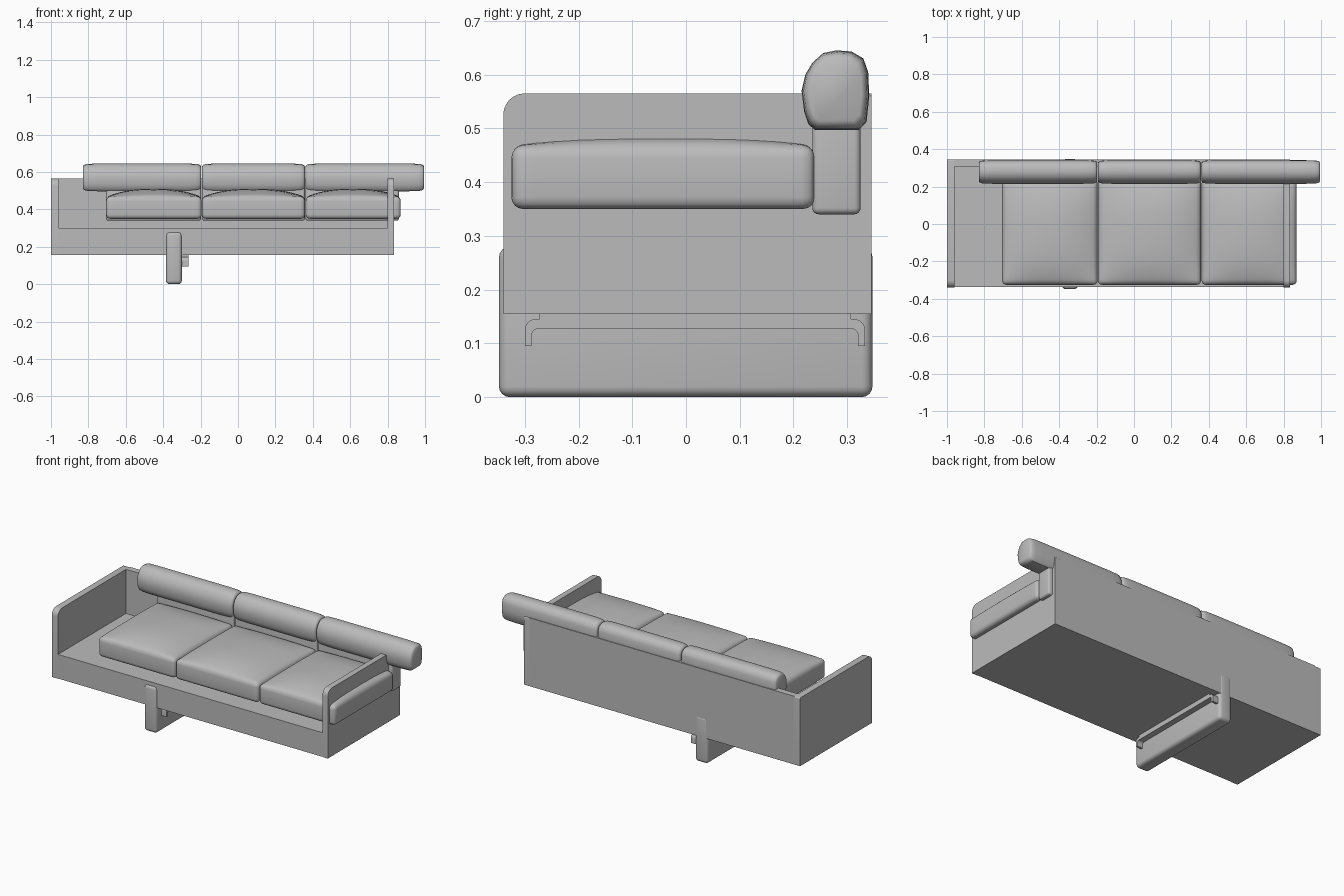
import bpy, bmesh, math
from mathutils import Vector

cube = bpy.data.objects.get("Cube")
if cube:
    bpy.data.objects.remove(cube, do_unlink=True)

GREY = (0.5, 0.5, 0.5, 1)
mat = bpy.data.materials.new("soft grey")
mat.use_nodes = True
mat.diffuse_color = GREY
mat.node_tree.nodes["Principled BSDF"].inputs["Base Color"].default_value = GREY


def finish(bm, name, angle=40):
    """Turn a bmesh into a shaded, coloured object."""
    bmesh.ops.recalc_face_normals(bm, faces=bm.faces)
    me = bpy.data.meshes.new(name)
    bm.to_mesh(me)
    bm.free()
    me.materials.append(mat)
    ob = bpy.data.objects.new(name, me)
    bpy.context.collection.objects.link(ob)
    bpy.ops.object.select_all(action='DESELECT')
    ob.select_set(True)
    bpy.context.view_layer.objects.active = ob
    bpy.ops.object.shade_smooth_by_angle(angle=math.radians(angle))
    return ob


def box(name, lo, hi, r=0.0, crown=0.0):
    """Box with rounded edges; crown domes the top like a stuffed cushion."""
    lo, hi = Vector(lo), Vector(hi)
    mid, half = (lo + hi) / 2, (hi - lo) / 2
    bm = bmesh.new()
    bmesh.ops.create_cube(bm, size=2)
    for v in bm.verts:
        v.co = mid + v.co * half
    if r:
        bmesh.ops.bevel(bm, geom=bm.edges[:], offset=r, segments=4,
                        profile=0.5, affect='EDGES')
    if crown:
        cuts = 16
        for axis in (0, 1):
            normal = Vector((axis == 0, axis == 1, 0))
            for i in range(1, cuts):
                # cuts crowd towards the rim, where the dome is steepest
                t = math.sin((i / cuts - 0.5) * math.pi)
                bmesh.ops.bisect_plane(
                    bm, geom=bm.verts[:] + bm.edges[:] + bm.faces[:],
                    plane_co=mid + normal * half[axis] * t, plane_no=normal)
        for v in bm.verts:
            if v.co.z > hi.z - r * 0.5:
                u, w = ((v.co[k] - mid[k]) / half[k] for k in (0, 1))
                v.co.z += crown * (1 - abs(u) ** 2.5) * (1 - abs(w) ** 3)
    return finish(bm, name)


def loft(name, profile, stations):
    """Sweep a (y, z) profile along x; stations are (x, scale)."""
    cy, cz = (sum(c) / len(profile) for c in zip(*profile))
    bm = bmesh.new()
    rings = [[bm.verts.new((x, cy + (y - cy) * s, cz + (z - cz) * s))
              for y, z in profile] for x, s in stations]
    n = len(profile)
    for a, b in zip(rings, rings[1:]):
        for i in range(n):
            j = (i + 1) % n
            bm.faces.new((a[i], a[j], b[j], b[i]))
    bm.faces.new(rings[0])
    bm.faces.new(rings[-1])
    return finish(bm, name)


def arc(cy, cz, r, start, end, steps=6):
    angles = [math.radians(start + (end - start) * i / steps) for i in range(steps + 1)]
    return [(cy + r * math.cos(a), cz + r * math.sin(a)) for a in angles]


# Frame: two side panels with a rounded front corner, back panel and base
side = ([(0.345, 0.155), (-0.34, 0.155)]
        + arc(-0.30, 0.525, 0.04, 180, 90) + arc(0.337, 0.557, 0.008, 90, 0))
for name, x0, x1 in (("right_arm", -1.0, -0.96), ("left_arm", 0.80, 0.835)):
    loft(name, side, [(x0, 1), (x1, 1)])
box("base", (-0.96, -0.338, 0.155), (0.80, 0.345, 0.30))
box("back_panel", (-0.96, 0.307, 0.29), (0.80, 0.345, 0.565))

# Seat cushions
for i, (x0, x1) in enumerate(((-0.705, -0.195), (-0.193, 0.358), (0.362, 0.87))):
    box(f"seat_cushion_{i + 1}", (x0, -0.325, 0.35), (x1, 0.24, 0.467), 0.022, 0.043)

# Back cushions: a plump head roll above a narrower lower pad
roll = [(0.215, 0.57), (0.22, 0.53), (0.228, 0.507), (0.24, 0.497), (0.322, 0.497),
        (0.336, 0.512), (0.341, 0.56), (0.339, 0.605), (0.33, 0.63), (0.308, 0.643),
        (0.28, 0.645), (0.255, 0.64), (0.235, 0.622), (0.222, 0.6)]
spans = ((-0.83, -0.197, -0.705), (-0.192, 0.357, None), (0.361, 0.995, 0.86))
for i, (x0, x1, edge) in enumerate(spans):
    ends = ((0, 0.78), (0.004, 0.87), (0.012, 0.94), (0.03, 0.98), (0.08, 1))
    loft(f"head_roll_{i + 1}", roll,
         [(x0 + d, s) for d, s in ends] + [(x1 - d, s) for d, s in reversed(ends)])
    left = edge if i == 0 else x0
    right = edge if i == 2 else x1
    box(f"back_pad_{i + 1}", (left, 0.235, 0.34), (right, 0.325, 0.53), 0.012)

# Slab leg wrapping the base, with its mounting bracket
box("slab_leg", (-0.385, -0.348, 0.0), (-0.30, 0.347, 0.28), 0.02)
outer = arc(-0.28, 0.125, 0.02, 180, 90) + arc(0.313, 0.125, 0.02, 90, 0)
inner = arc(0.308, 0.115, 0.012, 0, 90) + arc(-0.275, 0.115, 0.012, 90, 180)
hoop = ([(-0.30, 0.095)] + outer + [(0.333, 0.095), (0.32, 0.095)]
        + inner + [(-0.287, 0.095)])
loft("bracket", hoop, [(-0.305, 1), (-0.265, 1)])
box("bracket_plate", (-0.305, -0.273, 0.143), (-0.265, 0.307, 0.157))
